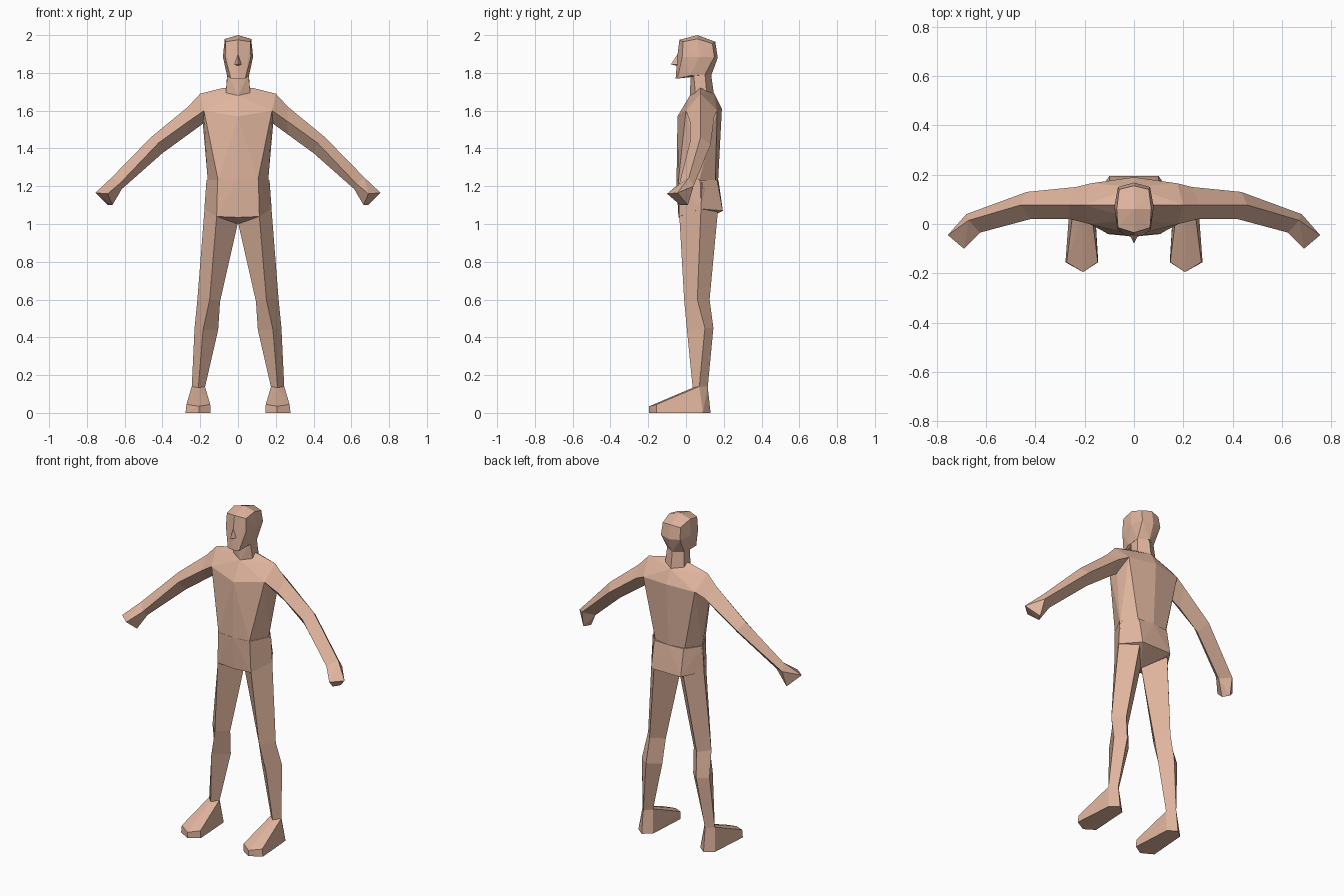
import bpy, bmesh

skin = bpy.data.materials.new("skin")
skin.diffuse_color = (0.74, 0.46, 0.34, 1)


def finish(bm, name):
    bmesh.ops.recalc_face_normals(bm, faces=bm.faces[:])
    me = bpy.data.meshes.new(name)
    bm.to_mesh(me)
    bm.free()
    me.materials.append(skin)
    ob = bpy.data.objects.new(name, me)
    bpy.context.collection.objects.link(ob)


def hull(name, points, sx=1, both=False):
    """Faceted solid around the points; both=True adds their mirror images."""
    bm = bmesh.new()
    pts = {(sx * x, y, z) for x, y, z in points}
    if both:
        pts |= {(-x, y, z) for x, y, z in pts if x}
    for p in sorted(pts):
        bm.verts.new(p)
    res = bmesh.ops.convex_hull(bm, input=bm.verts[:])
    loose = {g for g in res["geom_interior"] + res["geom_unused"]
             if isinstance(g, bmesh.types.BMVert)}
    bmesh.ops.delete(bm, geom=list(loose), context='VERTS')
    bmesh.ops.dissolve_limit(bm, angle_limit=0.03, verts=bm.verts[:], edges=bm.edges[:])
    finish(bm, name)


def limb(name, rings, sx):
    """Diamond-section tube through the rings, capped at both ends."""
    bm = bmesh.new()
    loops = [[bm.verts.new((sx * x, y, z)) for x, y, z in r] for r in rings]
    for a, b in zip(loops, loops[1:]):
        for i in range(4):
            j = (i + 1) % 4
            bm.faces.new((a[i], a[j], b[j], b[i]))
    bm.faces.new(loops[0])
    bm.faces.new(loops[-1])
    finish(bm, name)


# Head, nose and neck
hull("head", [
    (0, .06, 2.0), (0, -.035, 1.975), (.065, -.015, 1.965), (.07, .06, 1.98),
    (.06, .14, 1.955), (0, .155, 1.965),
    (0, -.046, 1.885), (.068, -.02, 1.885), (.08, .07, 1.885), (.065, .15, 1.885), (0, .168, 1.88),
    (0, -.055, 1.77), (.038, -.045, 1.77), (.058, .02, 1.785), (.058, .1, 1.79), (0, .135, 1.79)],
    both=True)
hull("nose", [(0, -.044, 1.9), (0, -.08, 1.845), (.02, -.04, 1.845), (0, -.04, 1.835)], both=True)
hull("neck", [
    (0, .02, 1.675), (.065, .05, 1.69), (.065, .11, 1.69), (0, .15, 1.67),
    (0, .025, 1.79), (.055, .04, 1.8), (.057, .1, 1.8), (0, .132, 1.8)], both=True)

# Torso from waist to shoulders
hull("torso", [
    (0, -.05, 1.23), (.105, -.04, 1.23), (.16, .07, 1.23), (.1, .155, 1.23), (0, .17, 1.23),
    (0, -.045, 1.57), (.18, 0, 1.6), (.18, .07, 1.54), (.175, .165, 1.6), (0, .19, 1.61),
    (.2, .077, 1.69), (.08, .077, 1.72), (0, .02, 1.68), (0, .15, 1.69)], both=True)

# Pelvis with crotch and seat
hull("pelvis", [
    (0, -.051, 1.232), (.108, -.041, 1.232), (.167, .075, 1.232), (.1, .165, 1.232),
    (0, .172, 1.232), (.113, -.036, 1.04), (0, -.04, 1.035), (.1, .195, 1.07),
    (0, .175, 1.08), (.178, .08, 1.08), (0, .06, 1.0)], both=True)

for sx, side in ((-1, "right"), (1, "left")):
    # Rings run front, outer, back, inner
    limb(side + "_leg", [
        [(.113, -.035, 1.04), (.166, .085, 1.225), (.1, .168, 1.06), (.002, .06, 1.0)],
        [(.15, -.01, .6), (.215, .06, .6), (.16, .125, .6), (.095, .06, .59)],
        [(.185, .005, .44), (.23, .1, .45), (.17, .145, .45), (.105, .08, .44)],
        [(.21, .035, .135), (.245, .07, .135), (.21, .115, .135), (.175, .07, .135)]], sx)
    hull(side + "_foot", [
        (.207, -.195, 0), (.278, -.155, 0), (.26, .09, 0), (.21, .13, 0),
        (.16, .09, 0), (.145, -.155, 0),
        (.207, -.195, .035), (.273, -.155, .045), (.147, -.155, .045),
        (.245, .07, .14), (.21, .115, .14), (.175, .07, .14), (.21, .04, .135)], sx)
    # Rings run top, front, bottom, back
    wrist = [(.67, .015, 1.245), (.625, -.035, 1.215), (.615, .0, 1.185), (.68, .04, 1.2)]
    limb(side + "_arm", [
        [(.2, .077, 1.69), (.18, .0, 1.6), (.18, .07, 1.535), (.175, .165, 1.6)],
        [(.265, .077, 1.62), (.26, .02, 1.545), (.265, .08, 1.473), (.235, .15, 1.57)],
        [(.46, .077, 1.46), (.42, .02, 1.43), (.40, .07, 1.375), (.435, .13, 1.42)],
        wrist], sx)
    hull(side + "_hand", wrist + [
        (.755, -.045, 1.165), (.69, -.10, 1.16), (.665, -.03, 1.1), (.69, .01, 1.1)], sx)
